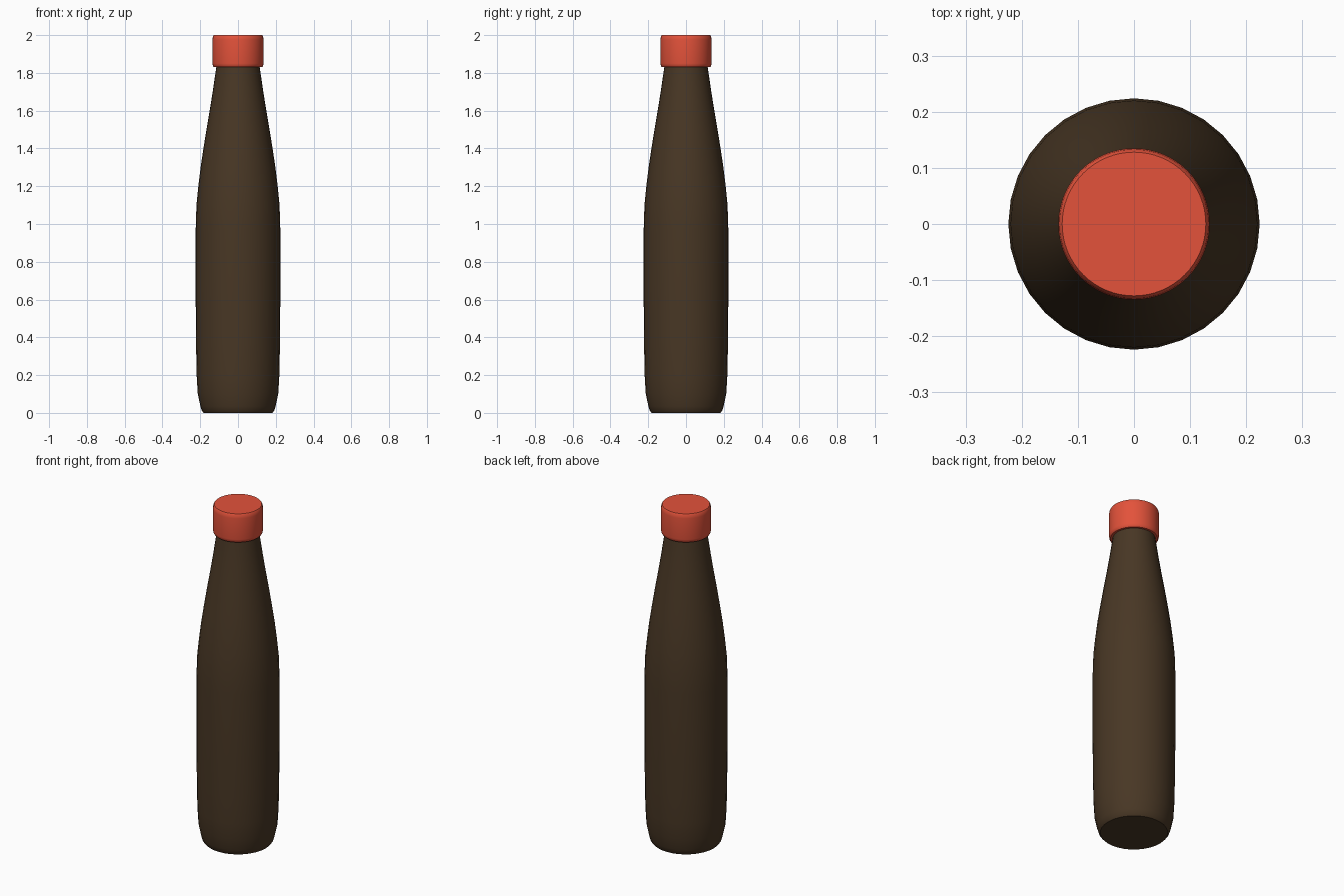
import bpy
import bmesh
from math import cos, sin, tau

cube = bpy.data.objects.get("Cube")
if cube:
    bpy.data.objects.remove(cube, do_unlink=True)


def make_material(name, color):
    mat = bpy.data.materials.new(name)
    mat.use_nodes = True
    mat.diffuse_color = color
    bsdf = mat.node_tree.nodes["Principled BSDF"]
    bsdf.inputs["Base Color"].default_value = color
    bsdf.inputs["Roughness"].default_value = 0.5
    return mat


def lathe(name, profile, sides, mat, angle):
    """Revolve (radius, height) points around z and close both ends."""
    bm = bmesh.new()
    rings = [[bm.verts.new((r * cos(tau * i / sides), r * sin(tau * i / sides), z))
              for i in range(sides)] for r, z in profile]
    for low, high in zip(rings, rings[1:]):
        for i in range(sides):
            j = (i + 1) % sides
            bm.faces.new((low[i], low[j], high[j], high[i]))
    bm.faces.new(rings[0][::-1])
    bm.faces.new(rings[-1])
    mesh = bpy.data.meshes.new(name)
    bm.to_mesh(mesh)
    bm.free()
    mesh.materials.append(mat)
    obj = bpy.data.objects.new(name, mesh)
    bpy.context.collection.objects.link(obj)
    bpy.ops.object.select_all(action="DESELECT")
    obj.select_set(True)
    bpy.context.view_layer.objects.active = obj
    bpy.ops.object.shade_smooth_by_angle(angle=angle)
    return obj


brown = make_material("dark brown glass", (0.065, 0.038, 0.018, 1))
red = make_material("red plastic", (0.77, 0.085, 0.043, 1))

# Bottle body: rounded foot, straight sides, long tapering neck
lathe("bottle_body", [
    (0.182, 0.0), (0.192, 0.012), (0.199, 0.035), (0.213, 0.1), (0.219, 0.2),
    (0.222, 0.36), (0.224, 0.6), (0.224, 0.97), (0.220, 1.1), (0.210, 1.2),
    (0.198, 1.3), (0.183, 1.4), (0.167, 1.5), (0.150, 1.6), (0.134, 1.7),
    (0.115, 1.83), (0.113, 1.85)], 32, brown, 0.7)

# Screw cap with softened rims
lathe("bottle_cap", [
    (0.127, 1.83), (0.133, 1.837), (0.135, 1.85),
    (0.135, 1.975), (0.133, 1.992), (0.128, 2.0)], 64, red, 0.7)
